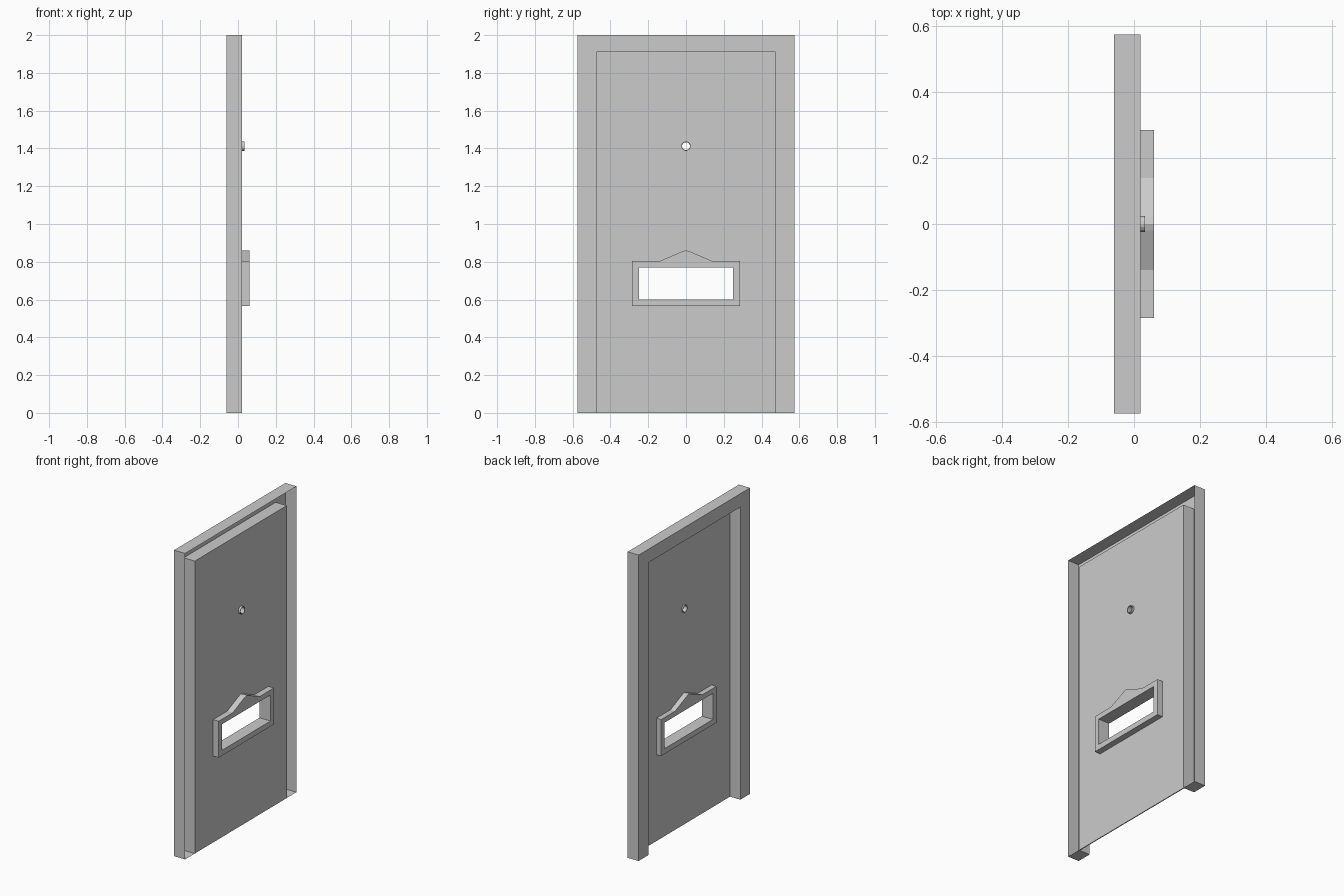
import bpy, bmesh, math

if "Cube" in bpy.data.objects:
    bpy.data.objects.remove(bpy.data.objects["Cube"])


def plate(name, loops, x0, x1, front=True):
    """Extrude closed (y, z) loops from x0 to x1; loops after the first are holes."""
    bm = bmesh.new()
    back_edges, front_edges = [], []
    for loop in loops:
        a = [bm.verts.new((x0, y, z)) for y, z in loop]
        b = [bm.verts.new((x1, y, z)) for y, z in loop]
        n = len(loop)
        for i in range(n):
            j = (i + 1) % n
            bm.faces.new((a[i], a[j], b[j], b[i]))
            back_edges.append(bm.edges.get((a[i], a[j])))
            front_edges.append(bm.edges.get((b[i], b[j])))
    bmesh.ops.triangle_fill(bm, use_beauty=True, edges=back_edges, normal=(1, 0, 0))
    if front:
        bmesh.ops.triangle_fill(bm, use_beauty=True, edges=front_edges, normal=(1, 0, 0))
    bmesh.ops.recalc_face_normals(bm, faces=bm.faces[:])
    mesh = bpy.data.meshes.new(name)
    bm.to_mesh(mesh)
    bm.free()
    obj = bpy.data.objects.new(name, mesh)
    bpy.context.collection.objects.link(obj)
    return obj


def mirrored(half):
    """Complete a right-hand half outline by mirroring it in y."""
    return half + [(-y, z) for y, z in reversed(half) if y > 0]


def circle(r, z, n=16):
    return [(r * math.cos(2 * math.pi * i / n), z + r * math.sin(2 * math.pi * i / n))
            for i in range(n)]


DOOR_X = 0.02
PEEP_Z = 1.412
slot = mirrored([(0.25, 0.60), (0.25, 0.77)])

# Door frame: hollow casing, open on its +x side
plate("door_frame", [mirrored([(0.475, 0), (0.575, 0), (0.575, 2)])[:3]
                     + [(-0.575, 2), (-0.575, 0), (-0.475, 0),
                        (-0.475, 1.912), (0.475, 1.912)]],
      -0.06, DOOR_X, front=False)

# Thin door leaf with mail slot and peephole cut through
plate("door_panel", [mirrored([(0.475, 0), (0.475, 1.912)]), slot, circle(0.0225, PEEP_Z)],
      DOOR_X - 0.006, DOOR_X)

# Peaked mail slot surround, standing out on both sides of the door
plate("mail_slot_trim", [mirrored([(0.285, 0.565), (0.285, 0.803), (0.14, 0.803),
                                   (0.02, 0.855), (0, 0.861)]), slot],
      DOOR_X - 0.04, DOOR_X + 0.04)

# Peephole ring
plate("peephole_ring", [circle(0.025, PEEP_Z), circle(0.021, PEEP_Z)],
      DOOR_X - 0.014, DOOR_X + 0.014)
